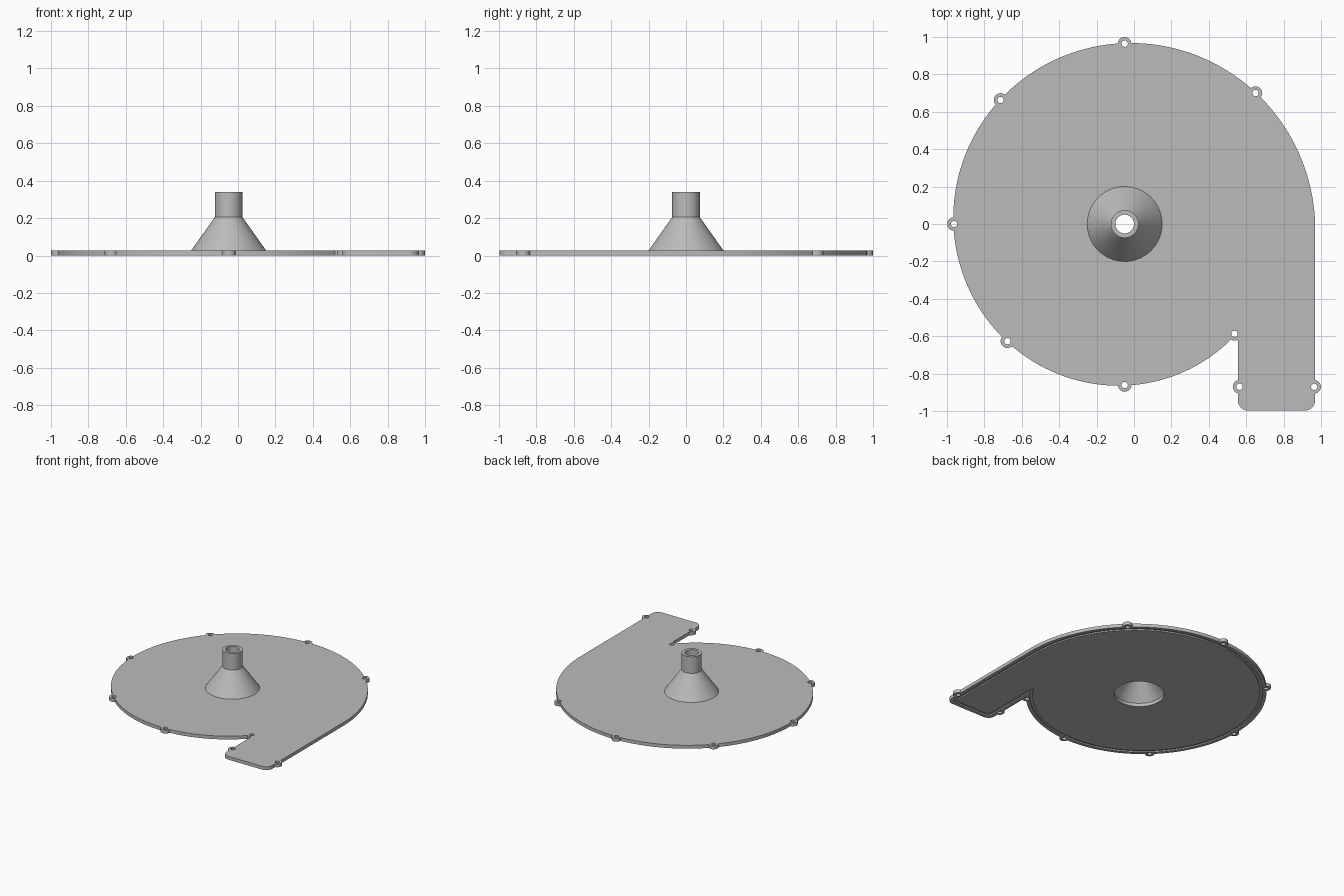
import bpy, bmesh
from math import pi, cos, sin, radians

if "Cube" in bpy.data.objects:
    bpy.data.objects.remove(bpy.data.objects["Cube"])

CX = -0.05            # axis of the spiral and nozzle
T = 0.027             # plate thickness
LEFT, RIGHT, FRONT = 0.555, 0.968, -0.997   # outlet edges

grey = bpy.data.materials.new("plain_grey")
grey.use_nodes = True
colour = (0.5, 0.5, 0.5, 1)
grey.diffuse_color = colour
grey.node_tree.nodes["Principled BSDF"].inputs["Base Color"].default_value = colour


def spiral(a, d=0.0):
    r = 1.018 - 0.0515 * a / (pi / 2) - d
    return (CX + r * cos(a), r * sin(a))


def circle(x, y, r, n=32):
    return [(x + r * cos(2 * pi * i / n), y + r * sin(2 * pi * i / n)) for i in range(n)]


def outline(d, x_end):
    """Spiral running into a straight outlet with rounded corners, inset by d."""
    end = 1.5 * pi
    while spiral(end, d)[0] < x_end:
        end += 0.002
    pts = [spiral(end * i / 140, d) for i in range(141)]
    if d == 0:
        pts.append((LEFT, -0.622))
    r = 0.055 - d / 2
    left, right, front = LEFT + d, RIGHT - d, FRONT + d
    for x, start in ((left + r, pi), (right - r, 1.5 * pi)):
        for i in range(9):
            a = start + i * pi / 16
            pts.append((x + r * cos(a), front + r + r * sin(a)))
    return pts


def make(name, bm):
    bmesh.ops.recalc_face_normals(bm, faces=bm.faces)
    mesh = bpy.data.meshes.new(name)
    bm.to_mesh(mesh)
    bm.free()
    mesh.materials.append(grey)
    ob = bpy.data.objects.new(name, mesh)
    bpy.context.collection.objects.link(ob)
    return ob


def prisms(name, loops, z0, z1):
    """Solid prism for each flat outline."""
    bm = bmesh.new()
    for loop in loops:
        low = [bm.verts.new((x, y, z0)) for x, y in loop]
        high = [bm.verts.new((x, y, z1)) for x, y in loop]
        bm.faces.new(low)
        bm.faces.new(high)
        for i in range(len(loop)):
            bm.faces.new((low[i - 1], low[i], high[i], high[i - 1]))
    return make(name, bm)


def ring(name, levels):
    """Closed ring skinned through (outline, height) levels."""
    bm = bmesh.new()
    rows = [[bm.verts.new((x, y, z)) for x, y in loop] for loop, z in levels]
    for j in range(len(rows)):
        a, b = rows[j - 1], rows[j]
        for i in range(len(a)):
            bm.faces.new((a[i - 1], a[i], b[i], b[i - 1]))
    return make(name, bm)


def combine(ob, tool, operation):
    tool.hide_render = True
    mod = ob.modifiers.new("cut", 'BOOLEAN')
    mod.operation, mod.object, mod.solver = operation, tool, 'EXACT'
    bpy.context.view_layer.objects.active = ob
    bpy.ops.object.modifier_apply(modifier=mod.name)
    bpy.data.objects.remove(tool)


# Plate with screw ears around the edge
plate = prisms("cover_plate", [outline(0, 0.52)], 0, T)
screws = [spiral(radians(a), 0.003) for a in range(45, 316, 45)]
screws[-1] = (0.537, -0.587)
screws += [(0.564, -0.87), (0.963, -0.87)]
combine(plate, prisms("ears", [circle(x, y, 0.036) for x, y in screws], 0, T), 'UNION')

# Screw holes and the nozzle opening
holes = [circle(x, y, 0.017, 24) for x, y in screws] + [circle(CX, 0, 0.185, 96)]
combine(plate, prisms("holes", holes, -0.1, 0.1), 'DIFFERENCE')

# Sealing groove on the underside
outer = outline(0.028, LEFT + 0.028)
inner = outline(0.05, LEFT + 0.05)
groove = ring("groove", [(outer, -0.02), (outer, 0.01), (inner, 0.01), (inner, -0.02)])
combine(plate, groove, 'DIFFERENCE')

# Hollow cone and inlet pipe
profile = [(0.185, T), (0.2, T), (0.074, 0.205), (0.074, 0.34), (0.05, 0.34), (0.05, 0.2)]
nozzle = ring("inlet_nozzle", [(circle(CX, 0, r, 96), z) for r, z in profile])

# Smooth the round walls, keep edges sharp
for ob in (plate, nozzle):
    bpy.ops.object.select_all(action='DESELECT')
    ob.select_set(True)
    bpy.context.view_layer.objects.active = ob
    bpy.ops.object.shade_smooth_by_angle(angle=radians(25))
